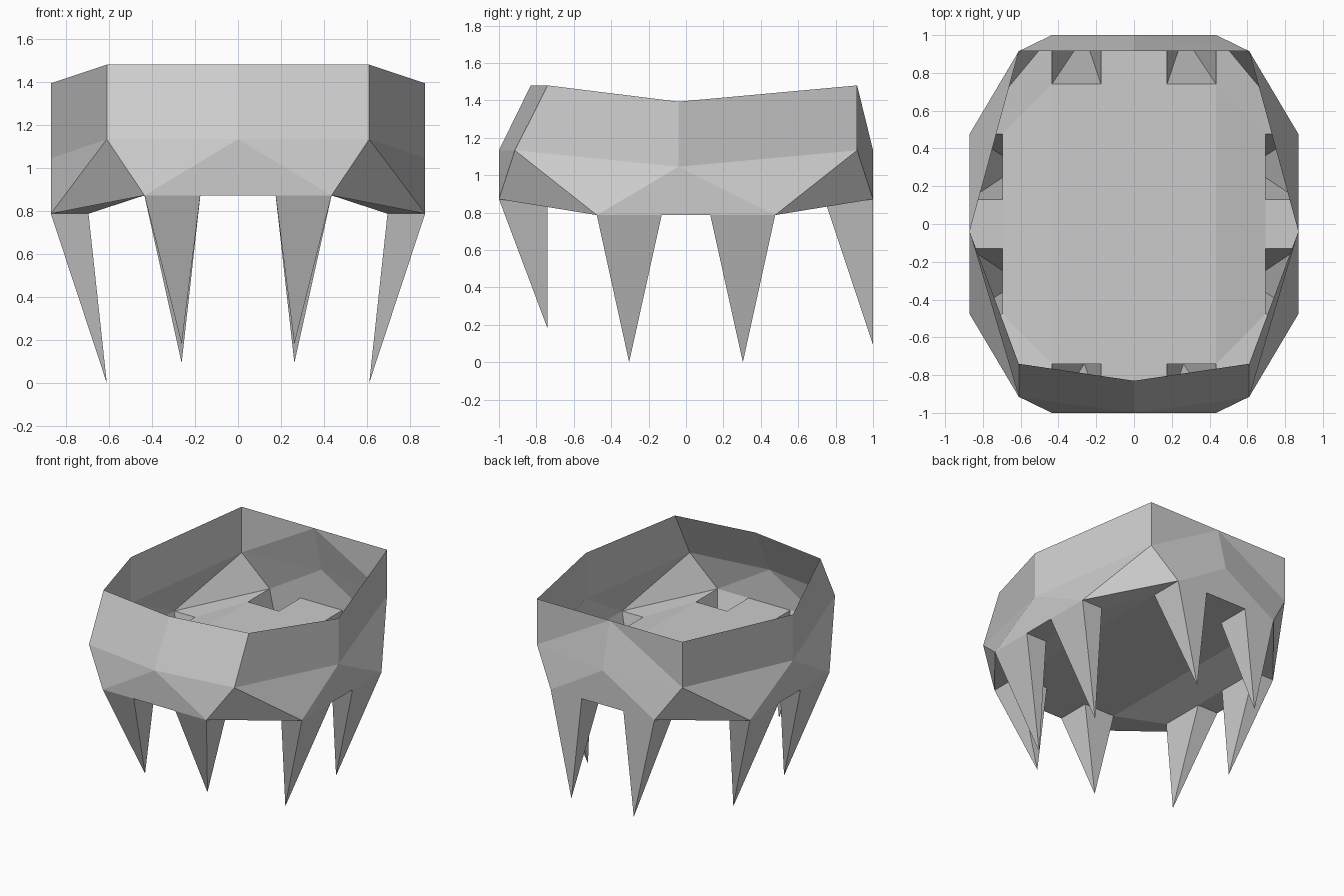
import bpy, bmesh

if "Cube" in bpy.data.objects:
    bpy.data.objects.remove(bpy.data.objects["Cube"])


def build(name, faces, flips):
    """Make a mesh from corner lists, copied once for each (x, y) sign pair."""
    bm = bmesh.new()
    for sx, sy in flips:
        for face in faces:
            bm.faces.new([bm.verts.new((x * sx, y * sy, z)) for x, y, z in face])
    bmesh.ops.remove_doubles(bm, verts=bm.verts, dist=0.001)
    bmesh.ops.recalc_face_normals(bm, faces=bm.faces)
    me = bpy.data.meshes.new(name)
    bm.to_mesh(me)
    bm.free()
    ob = bpy.data.objects.new(name, me)
    bpy.context.collection.objects.link(ob)
    return ob


X_MIRROR = [(1, 1), (-1, 1)]
XY_MIRROR = [(1, 1), (-1, 1), (1, -1), (-1, -1)]
LOW, HIGH = 0.787, 0.872     # floor heights at the sides and in the middle

# faceted outer wall, right half (front, side, back), then mirrored
rim = [(0, -0.83, 1.48), (0.61, -0.74, 1.48), (0.87, -0.04, 1.393),
       (0.61, 0.915, 1.48), (0, 0.915, 1.48)]
mid = [(0, -1, 1.133), (0.61, -0.915, 1.133), (0.87, -0.04, 1.045),
       (0.61, 0.915, 1.133), (0, 1, 1.133)]
foot = [(0, -1, HIGH), (0.435, -1, HIGH), (0.87, -0.477, LOW),
        (0.87, 0.477, LOW), (0.435, 1, HIGH), (0, 1, HIGH)]
wall = []
for i in range(3):
    wall.append([mid[i], mid[i + 1], rim[i + 1], rim[i]])
wall += [[mid[3], rim[4], rim[3]], [mid[3], mid[4], rim[4]]]
for i in range(5):
    wall.append([foot[i], foot[i + 1], mid[i]])
    if i < 4:
        wall.append([foot[i + 1], mid[i + 1], mid[i]])
build("faceted_wall", wall, X_MIRROR)

# floor plate, one quarter: centre, tab between spikes, slope, side tab, corner
floor = [
    [(0, 0, HIGH), (0.435, 0, HIGH), (0.435, 0.74, HIGH),
     (0.175, 0.74, HIGH), (0, 0.74, HIGH)],
    [(0, 0.74, HIGH), (0.175, 0.74, HIGH), (0.175, 1, HIGH), (0, 1, HIGH)],
    [(0.435, 0, HIGH), (0.695, 0, LOW), (0.695, 0.13, LOW),
     (0.695, 0.477, LOW), (0.435, 0.74, HIGH)],
    [(0.695, 0, LOW), (0.87, 0, LOW), (0.87, 0.13, LOW), (0.695, 0.13, LOW)],
    [(0.435, 0.74, HIGH), (0.695, 0.477, LOW), (0.87, 0.477, LOW),
     (0.435, 1, HIGH)],
]
build("floor_plate", floor, XY_MIRROR)


def spikes(name, x0, x1, y0, y1, z, tip, flips):
    """Hollow four-sided spikes, open at the top."""
    base = [(x0, y0, z), (x1, y0, z), (x1, y1, z), (x0, y1, z)]
    build(name, [[base[i], base[(i + 1) % 4], tip] for i in range(4)], flips)


# hanging spikes
spikes("front_spikes", 0.175, 0.435, -1, -0.74, HIGH, (0.262, -0.74, 0.18), X_MIRROR)
spikes("back_spikes", 0.175, 0.435, 0.74, 1, HIGH, (0.262, 1, 0.093), X_MIRROR)
spikes("side_spikes", 0.695, 0.87, 0.13, 0.477, LOW, (0.61, 0.304, 0), XY_MIRROR)
